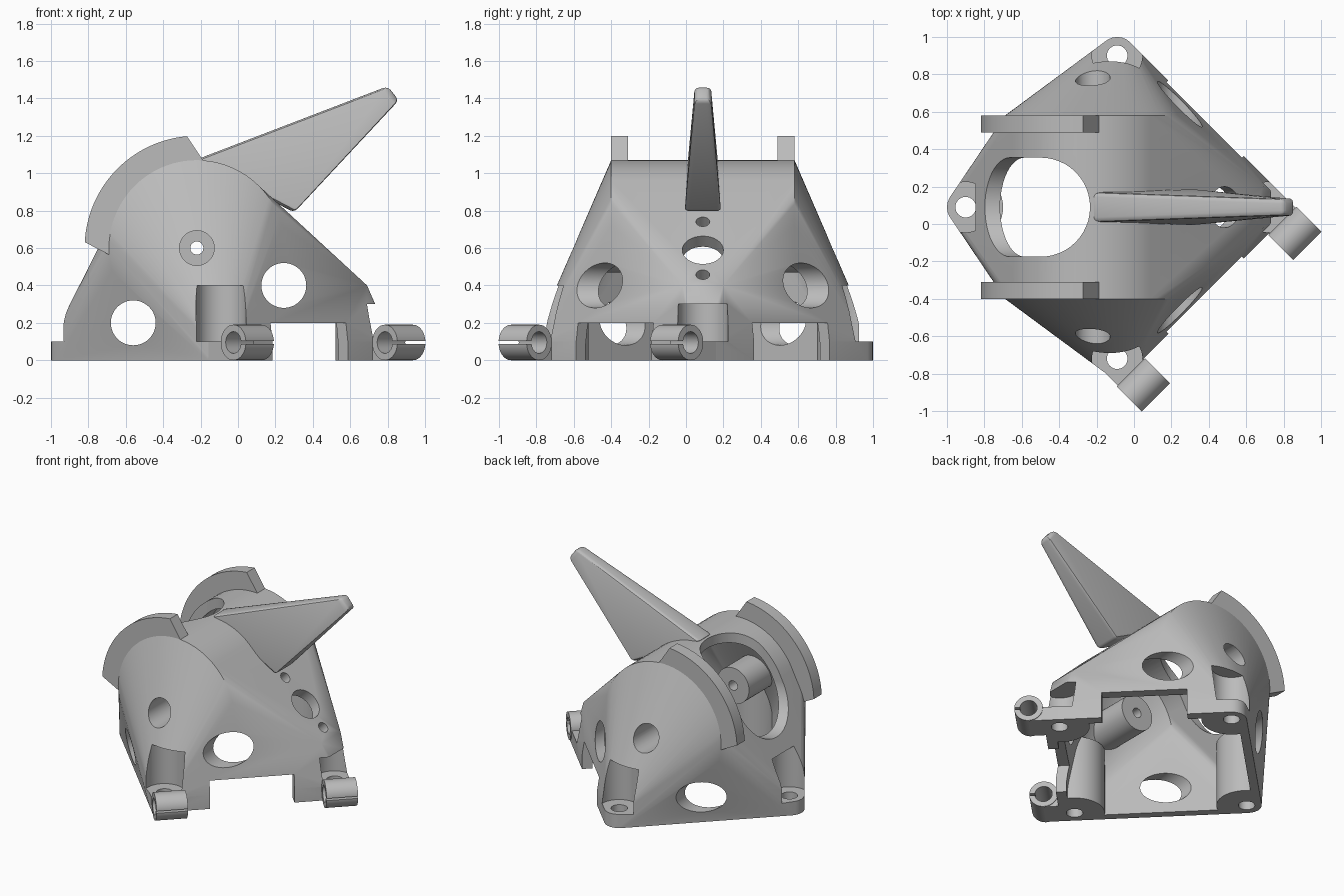
import bpy, bmesh
from math import cos, sin, pi, radians
from mathutils import Vector, Matrix

if "Cube" in bpy.data.objects:
    bpy.data.objects.remove(bpy.data.objects["Cube"], do_unlink=True)

GREY = (0.5, 0.5, 0.5, 1)
mat = bpy.data.materials.new("plain grey")
mat.use_nodes = True
mat.diffuse_color = GREY
mat.node_tree.nodes["Principled BSDF"].inputs["Base Color"].default_value = GREY

MID = Vector((-0.09, 0.09, 0))       # centre of the diamond base
AXLE = Vector((-0.22, 0.09, 0.6))    # centre of the round top
REACH = 0.81                         # base centre to bolt
BOLTS = [MID + Vector(d) * REACH for d in ((1, 0, 0), (0, 1, 0), (-1, 0, 0), (0, -1, 0))]
X, Y, Z = Vector((1, 0, 0)), Vector((0, 1, 0)), Vector((0, 0, 1))


def finish(bm, name):
    bmesh.ops.recalc_face_normals(bm, faces=bm.faces)
    mesh = bpy.data.meshes.new(name)
    bm.to_mesh(mesh)
    bm.free()
    mesh.materials.append(mat)
    ob = bpy.data.objects.new(name, mesh)
    bpy.context.collection.objects.link(ob)
    return ob


def hull(name, points):
    bm = bmesh.new()
    for p in points:
        bm.verts.new(p)
    out = bmesh.ops.convex_hull(bm, input=bm.verts)
    spare = {g for g in out["geom_interior"] + out["geom_unused"] if isinstance(g, bmesh.types.BMVert)}
    bmesh.ops.delete(bm, geom=list(spare), context="VERTS")
    bmesh.ops.dissolve_limit(bm, angle_limit=0.002, verts=bm.verts, edges=bm.edges)
    return finish(bm, name)


def rod(name, start, end, r, seg=48):
    start, end = Vector(start), Vector(end)
    turn = (end - start).to_track_quat("Z", "Y").to_matrix().to_4x4()
    bm = bmesh.new()
    bmesh.ops.create_cone(bm, cap_ends=True, segments=seg, radius1=r, radius2=r,
                          depth=(end - start).length,
                          matrix=Matrix.Translation((start + end) / 2) @ turn)
    return finish(bm, name)


def box(name, centre, size, spin=0):
    bm = bmesh.new()
    bmesh.ops.create_cube(bm, size=1, matrix=Matrix.Translation(centre)
                          @ Matrix.Rotation(radians(spin), 4, "Z") @ Matrix.Diagonal((*size, 1)))
    return finish(bm, name)


def combine(ob, other, how="DIFFERENCE"):
    mod = ob.modifiers.new("combine", "BOOLEAN")
    mod.operation, mod.solver, mod.object = how, "EXACT", other
    bpy.context.view_layer.objects.active = ob
    bpy.ops.object.modifier_apply(modifier=mod.name)
    bpy.data.objects.remove(other, do_unlink=True)


def smooth(ob):
    bpy.ops.object.select_all(action="DESELECT")
    ob.select_set(True)
    bpy.context.view_layer.objects.active = ob
    bpy.ops.object.shade_smooth_by_angle(angle=radians(28))


def ring(c, r, u, v, n):
    return [c + u * r * cos(2 * pi * i / n) + v * r * sin(2 * pi * i / n) for i in range(n)]


def body(name, r_top, half, r_foot, low, high, nose):
    pts = []
    for s in (-1, 1):
        pts += ring(AXLE + Y * half * s, r_top, X, Z, 72)
        pts.append(Vector((nose[0], MID.y + s * nose[1], nose[2])))
    for b in BOLTS:
        for z in (low, high):
            pts += ring(b + Z * z, r_foot, X, Y, 24)
    return hull(name, pts)


# Hollow shell: inner space keeps room for corner columns and axle posts
shell = body("shell", 0.47, 0.49, 0.1, 0, 0.1, (0.69, 0.11, 0.4))
inner = body("inner", 0.4, 0.43, 0.03, -0.1, 0.07, (0.62, 0.09, 0.35))
for b in BOLTS:
    combine(inner, rod("column", b - Z * 0.3, b + Z * 0.47, 0.2))
for s in (-1, 1):
    combine(inner, rod("post", AXLE + Y * 0.32 * s, AXLE + Y * 0.7 * s, 0.13))
combine(shell, inner)

# Bolt holes and tool pockets above them
for i, b in enumerate(BOLTS):
    combine(shell, rod("bolt_hole", b - Z * 0.2, b + Z * 0.2, 0.055, 32))
    combine(shell, rod("pocket", b + Z * 0.1, b + Z * (0.3 if i == 0 else 0.4), 0.135))

# Counterbored axle holes
for s in (-1, 1):
    combine(shell, rod("bore", AXLE + Y * 0.42 * s, AXLE + Y * s, 0.093))
combine(shell, rod("axle_hole", AXLE - Y, AXLE + Y, 0.035, 24))

# Round holes through the side walls
for x, z in ((-0.56, 0.2), (0.245, 0.4)):
    combine(shell, rod("side_hole", (x, -1.2, z), (x, 1.2, z), 0.12))

# Holes through the sloping nose
slope = Vector((0.68, 0, 0.73))
for x, z, r in ((0.485, 0.59, 0.11), (0.32, 0.74, 0.037), (0.63, 0.46, 0.037)):
    p = Vector((x, MID.y, z))
    combine(shell, rod("nose_hole", p - slope * 0.16, p + slope * 0.2, r, 32))

# Long rounded window in the back of the round top
combine(shell, rod("window", (-0.5, MID.y, 0.765), (-0.5, MID.y, 1.4), 0.265))
combine(shell, rod("window", (-0.5, MID.y, 0.765), (-1.3, MID.y, 0.765), 0.265))
combine(shell, box("window", (-0.9, MID.y, 1.065), (0.8, 0.53, 0.6)))

# Notches under the two nose-side walls
for s in (-1, 1):
    combine(shell, box("notch", MID + Vector((0.42, 0.42 * s, 0.05)), (0.57, 0.45, 0.3), 45 * -s))
smooth(shell)

# Curved flanges at both ends of the round top
for name, y in (("front_flange", -0.4), ("back_flange", 0.49)):
    bm = bmesh.new()
    n = 32
    arcs = []
    for r, a, c in ((0.6, 95, 177), (0.45, 186, 84)):
        for i in range(n + 1):
            t = radians(a + (c - a) * i / n)
            arcs.append(bm.verts.new((AXLE.x + r * cos(t), y, AXLE.z + r * sin(t))))
    for i in range(n):
        bm.faces.new((arcs[i], arcs[i + 1], arcs[-i - 2], arcs[-i - 1]))
    out = bmesh.ops.extrude_face_region(bm, geom=bm.faces[:])
    bmesh.ops.translate(bm, vec=Y * 0.09, verts=[g for g in out["geom"] if isinstance(g, bmesh.types.BMVert)])
    smooth(finish(bm, name))

# Tapered spike
spike = hull("spike", [Vector((x, MID.y + s * w, z)) for s in (-1, 1) for x, w, z in (
    (-0.23, 0.08, 1.07), (0.3, 0.097, 0.79), (0.8, 0.043, 1.465), (0.86, 0.043, 1.39))])
bev = spike.modifiers.new("soft_edges", "BEVEL")
bev.width, bev.segments = 0.025, 3
bpy.context.view_layer.objects.active = spike
bpy.ops.object.modifier_apply(modifier=bev.name)
smooth(spike)

# Slotted clamps beside the front and nose bolts
along, out = Vector((1, 1, 0)).normalized(), Vector((1, -1, 0)).normalized()
for name, b in (("nose_clamp", BOLTS[0]), ("front_clamp", BOLTS[3])):
    c = b + out * 0.198 + Z * 0.095
    clamp = rod(name, c - along * 0.106, c + along * 0.106, 0.095)
    combine(clamp, box("arm", b + out * 0.1 + Z * 0.05, (0.2, 0.2, 0.1), 45), "UNION")
    combine(clamp, rod("bore", c - along * 0.3, c + along * 0.3, 0.058, 32))
    combine(clamp, box("slit", c + out * 0.1, (0.4, 0.2, 0.015), 45))
    combine(clamp, rod("bolt_hole", b - Z * 0.2, b + Z * 0.3, 0.055, 32))
    smooth(clamp)
